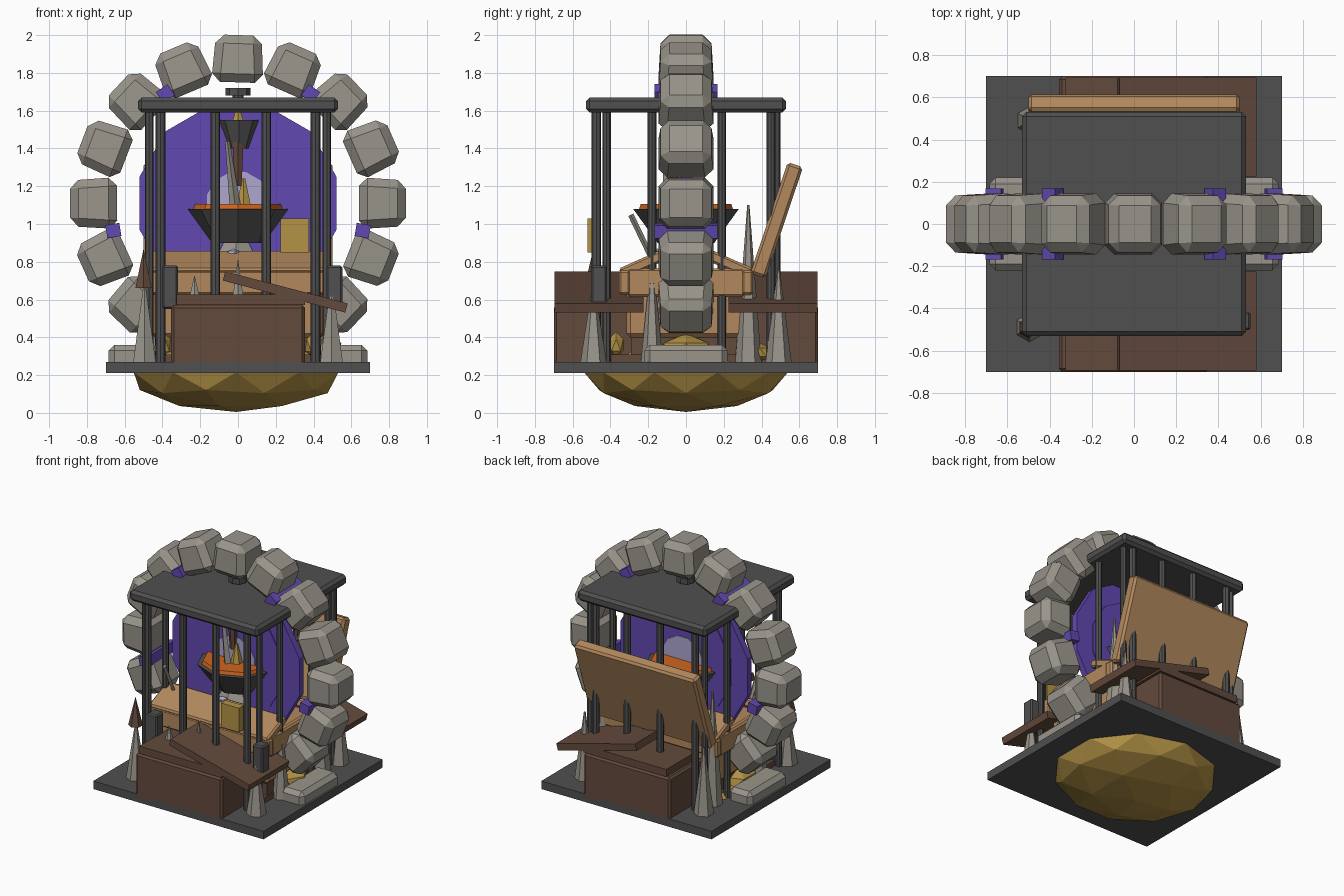
import bpy, math, random
from mathutils import Vector

random.seed(4)
cube = bpy.data.objects.get("Cube")
if cube:
    bpy.data.objects.remove(cube, do_unlink=True)


def material(name, r, g, b):
    m = bpy.data.materials.new(name)
    m.use_nodes = True
    m.diffuse_color = (r, g, b, 1)
    m.node_tree.nodes["Principled BSDF"].inputs["Base Color"].default_value = (r, g, b, 1)
    return m


STONE = material("warm grey stone", .32, .30, .26)
IRON = material("dark iron", .08, .08, .08)
BROWN = material("dark brown wood", .125, .068, .045)
TAN = material("tan wood", .45, .25, .11)
PURPLE = material("purple", .12, .065, .44)
LILAC = material("pale lilac", .42, .38, .62)
GOLD = material("gold", .45, .29, .06)
EMBER = material("orange ember", .62, .13, .015)


def finish(name, mat, bevel=0):
    o = bpy.context.object
    o.name = name
    o.data.materials.append(mat)
    if bevel:
        mod = o.modifiers.new("Bevel", "BEVEL")
        mod.width, mod.segments = bevel, 1
    return o


def box(name, mat, loc, size, rot=(0, 0, 0), bevel=0):
    bpy.ops.mesh.primitive_cube_add(size=1, location=loc, rotation=rot)
    o = finish(name, mat, bevel)
    for v in o.data.vertices:
        v.co *= Vector(size)
    return o


def cone(name, mat, loc, r1, r2, h, sides=6, rot=(0, 0, 0)):
    """Cone or prism standing on loc when it is not rotated."""
    bpy.ops.mesh.primitive_cone_add(vertices=sides, radius1=r1, radius2=r2, depth=h,
                                    location=Vector(loc) + Vector((0, 0, h / 2)), rotation=rot)
    return finish(name, mat)


def blob(name, mat, loc, size, detail=1):
    bpy.ops.mesh.primitive_ico_sphere_add(subdivisions=detail, radius=1, location=loc)
    o = finish(name, mat)
    o.scale = size
    return o


# Ground slab with the gold hoard bulging through it
box("ground_slab", IRON, (0, 0, .24), (1.4, 1.4, .06))
blob("gold_hoard", GOLD, (-.01, 0, .215), (.57, .54, .21), 2)
for side in (-1, 1):
    blob("gold_heap", GOLD, (.44 * side, 0, .33), (.12, .14, .09))
    blob("gold_nugget_front", GOLD, (.4 * side, -.37, .36), (.05, .045, .07))
    blob("gold_nugget_back", GOLD, (.42 * side, .39, .32), (.06, .07, .05))

# Stone arch
ring_z, ring_r = 1.11, .765
for i in range(-6, 7):
    a = i * math.tau / 16
    s = box("arch_stone", STONE,
            (ring_r * math.sin(a), 0, ring_z + ring_r * math.cos(a)),
            (.275, .295, .25), (0, a + random.uniform(-.04, .04), 0), .045)
    # Each stone narrows a little towards the outside of the arch
    for v in s.data.vertices:
        if v.co.z > 0:
            v.co.x *= .88
            v.co.y *= .9
for side in (-1, 1):
    box("arch_foot", STONE, (.59 * side, 0, .3), (.19, .44, .12), bevel=.03)
    for x, z, turn in ((.66, .965, .17), (.385, 1.69, .6)):
        box("arch_crystal", PURPLE, (x * side, 0, z), (.075, .335, .07), (0, turn * side, 0))


# Portal disc, with shallow raised rings and a pale heart
def disc(name, mat, radius, depth):
    o = cone(name, mat, (0, 0, ring_z - depth / 2), radius, radius, depth, 12)
    o.rotation_euler = (math.pi / 2, math.radians(15), 0)


disc("portal_disc", PURPLE, .54, .05)
disc("portal_inner_ring", PURPLE, .40, .065)
disc("portal_heart", LILAC, .17, .08)

# Cage
box("cage_roof", IRON, (0, 0, 1.63), (1.06, 1.06, .08), bevel=.02)
cone("roof_knob_neck", IRON, (0, 0, 1.66), .03, .03, .03, 8)
cone("roof_knob", IRON, (0, 0, 1.68), .065, .065, .04, 8)
for side in (-1, 1):
    for p in (-.41, -.12, .15, .41):
        cone("cage_bar_front_back", IRON, (p, .475 * side, .27), .026, .026, 1.34, 8)
    for p in (-.42, -.18, .19, .45):
        cone("cage_bar_side", IRON, (.47 * side, p, .27), .023, .023, 1.34, 8)
box("cage_lock", GOLD, (.3, -.495, .94), (.15, .055, .18))

# Open chest
box("chest_tray", BROWN, (0, 0, .29), (.9, .8, .04))
box("chest_plinth", BROWN, (0, 0, .36), (.88, .58, .1))
box("chest_lower_body", TAN, (0, 0, .55), (.92, .63, .3), bevel=.02)
for side in (-1, 1):
    box("chest_rim_board", TAN, (0, .325 * side, .69), (1, .06, .13), bevel=.012)
    box("chest_top_board", TAN, (0, .235 * side, .785), (.98, .24, .06),
        (-.42 * side, 0, 0), .012)
    box("chest_end_board", TAN, (.47 * side, 0, .69), (.05, .62, .15), bevel=.012)
box("chest_lid", TAN, (0, .48, 1.02), (1, .085, .62), (-.325, 0, 0), .015)

# Crates with planks, at the front and at the back
for side in (-1, 1):
    box("crate", BROWN, (0, .475 * side, .4), (.71, .45, .34), bevel=.015)
    box("crate_plank", BROWN, (.015, .465 * side, .6), (.68, .46, .055))
    box("leaning_plank", BROWN, (.25, .46 * side, .64), (.67, .47, .05), (0, .255, 0))
cone("crate_spike_tall", STONE, (0, -.46, .6), .035, 0, .22)
cone("crate_spike_short", STONE, (-.23, -.48, .6), .035, 0, .13)
for x in (-.36, .51):
    box("square_post", IRON, (x, -.46, .665), (.085, .085, .23), bevel=.01)

# Standing stone spikes
for side in (-1, 1):
    for x, y, r, h in ((.495, -.49, .07, .42), (.49, .49, .07, .5),
                       (.45, .33, .07, .84), (.48, -.18, .06, .55)):
        cone("stone_spike", STONE, (x * side, y, .26), r, .006, h, 6)
cone("spike_brown_tip", BROWN, (-.5, -.49, .66), .05, 0, .21, 6)

# Fire bowl on a stone mound, with a hanging torch and blades
cone("fire_bowl", IRON, (0, 0, .9), .15, .28, .18, 8)
cone("fire_embers", EMBER, (0, 0, 1.075), .25, .24, .03, 8)
cone("bowl_mound", STONE, (-.01, 0, .81), .13, .07, .1, 6)
blob("lilac_gem", LILAC, (-.025, -.15, .845), (.04, .035, .025))
cone("torch_handle", BROWN, (0, -.06, 1.2), .022, .034, .24, 6)
cone("torch_cup", IRON, (.005, -.03, 1.4), .05, .105, .15, 8)
cone("torch_flame", GOLD, (0, -.03, 1.53), .04, .01, .08, 6)
cone("bowl_flame", GOLD, (.03, -.06, 1.09), .045, .01, .15, 6)
cone("hanging_blade", STONE, (-.035, -.1, 1.08), .03, .012, .36, 4, (0, -.12, 0))
cone("loose_blade", STONE, (-.4, -.24, .82), .015, .015, .24, 4, (.45, 0, 0))
